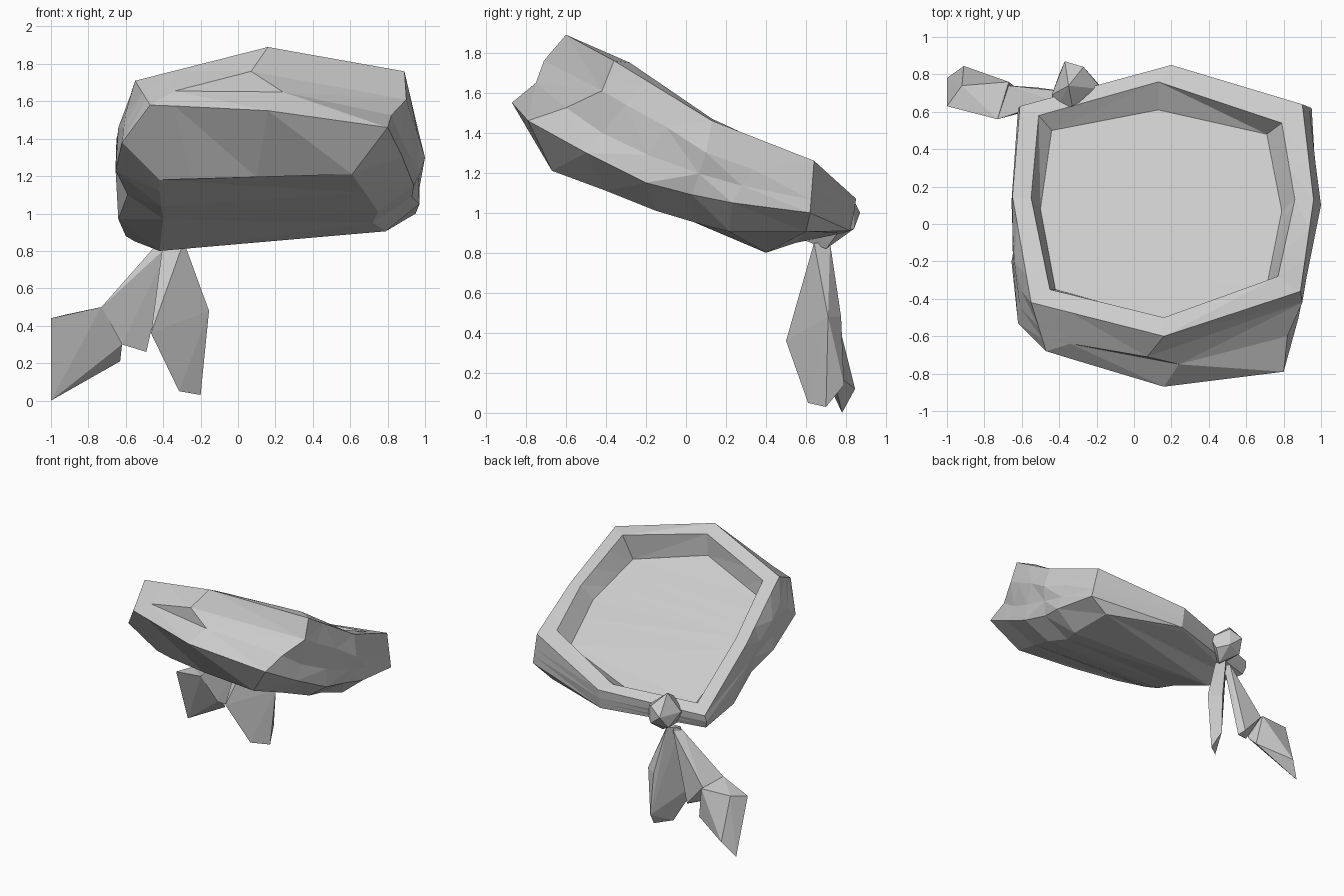
import bpy, bmesh
from mathutils import Vector

cloth = bpy.data.materials.new("light_grey_cloth")
cloth.diffuse_color = (0.6, 0.6, 0.6, 1)


def finish(bm, name):
    bmesh.ops.recalc_face_normals(bm, faces=bm.faces)
    me = bpy.data.meshes.new(name)
    bm.to_mesh(me)
    bm.free()
    ob = bpy.data.objects.new(name, me)
    bpy.context.collection.objects.link(ob)
    me.materials.append(cloth)
    return ob


def hull(name, pts):
    """Faceted solid around a few points."""
    bm = bmesh.new()
    for p in pts:
        bm.verts.new(p)
    bmesh.ops.convex_hull(bm, input=bm.verts)
    loose = [v for v in bm.verts if not v.link_faces]
    bmesh.ops.delete(bm, geom=loose, context='VERTS')
    return finish(bm, name)


def loft(name, rings):
    """Closed solid through rings of equal length, capped by strips from side to side."""
    bm = bmesh.new()
    rows = [[bm.verts.new(p) for p in r] for r in rings]
    n = len(rows[0])
    for a, b in zip(rows, rows[1:]):
        for i in range(n):
            j = (i + 1) % n
            bm.faces.new((a[i], a[j], b[j], b[i]))
    for cap in (rows[0], rows[-1]):
        bm.faces.new((cap[0], cap[1], cap[13], cap[14]))
        for i in range(1, 6):
            bm.faces.new((cap[i], cap[i + 1], cap[13 - i], cap[14 - i]))
        bm.faces.new((cap[6], cap[7], cap[8]))
    bmesh.ops.triangulate(bm, faces=bm.faces)
    return finish(bm, name)


def widen(ring):
    """Eight corners to fifteen, with extra points along the sides and front left."""
    f, fr, r, br, b, bl, l, fl = [Vector(p) for p in ring]
    return [f, fr, fr.lerp(r, .33), fr.lerp(r, .67), r, r.lerp(br, .4), br, b, bl,
            l, l.lerp(fl, .25), l.lerp(fl, .5), l.lerp(fl, .75), fl, fl.lerp(f, .3)]


# Rings start at the front and run right, back, left
floor = widen([(.16, -.51, 1.66), (.71, -.33, 1.55), (.79, .07, 1.35), (.71, .48, 1.15),
               (.13, .61, 1.02), (-.44, .50, 1.0), (-.50, .08, 1.28), (-.42, -.35, 1.53)])
inner = widen([(.16, -.50, 1.84), (.77, -.28, 1.75), (.86, .13, 1.47), (.79, .54, 1.28),
               (.13, .76, 1.10), (-.51, .58, 1.05), (-.55, .14, 1.42), (-.45, -.35, 1.68)])
rim = widen([(.16, -.60, 1.89), (.89, -.36, 1.76), (.96, .13, 1.46), (.90, .64, 1.26),
             (.20, .85, 1.07), (-.61, .63, .99), (-.65, .15, 1.40), (-.55, -.42, 1.71)])
upper = [(.07, -.71, 1.76), (.90, -.42, 1.61), (.92, -.30, 1.54), (.96, -.10, 1.43),
         (1.0, .10, 1.30), (.97, .33, 1.22), (.925, .63, 1.13), (.20, .84, 1.0),
         (-.62, .62, .94), (-.655, .12, 1.24), (-.65, -.02, 1.36), (-.64, -.20, 1.46),
         (-.60, -.36, 1.54), (-.51, -.55, 1.645), (-.34, -.61, 1.675)]
middle = [(.16, -.87, 1.55), (.80, -.79, 1.46), (.88, -.50, 1.30), (.94, -.20, 1.15),
          (.93, .03, 1.09), (.97, .23, 1.05), (.95, .62, 1.0), (.20, .82, .91),
          (-.60, .60, .88), (-.64, .30, .97), (-.59, 0, 1.10), (-.655, -.20, 1.23),
          (-.62, -.53, 1.38), (-.47, -.68, 1.58), (-.34, -.72, 1.575)]
lower = [(.10, -.59, 1.195), (.61, -.67, 1.21), (.68, -.40, 1.11), (.75, -.15, 1.01),
         (.72, .05, .95), (.79, .22, .905), (.79, .60, .905), (.15, .79, .90),
         (-.55, .55, .85), (-.42, .40, .80), (-.40, 0, .97), (-.41, -.20, 1.04),
         (-.42, -.35, 1.12), (-.42, -.45, 1.18), (-.25, -.51, 1.185)]
crease = [Vector(p).lerp(Vector(q), .5) for p, q in zip(upper, middle)]
# Fold at the front and pinch at the front right corner
crease[0] = (.24, -.75, 1.65)
crease[1] = (.82, -.60, 1.525)
crease[2] = (.87, -.42, 1.40)
crease[3] = (.93, -.19, 1.29)
crease[14] = (-.34, -.64, 1.655)
loft("head_wrap", [floor, inner, rim, upper, crease, middle, lower])

# Knot at the back
hull("knot", [(-.37, .87, 1.0), (-.27, .84, 1.06), (-.17, .72, 1.0), (-.33, .63, 1.08),
              (-.42, .61, .97), (-.44, .69, 1.0), (-.35, .74, 1.15), (-.20, .76, .90),
              (-.27, .84, .92), (-.40, .80, .90), (-.35, .60, .86), (-.28, .70, .82)])

# Short tail
hull("short_tail", [(-.40, .64, .85), (-.29, .64, .85), (-.33, .72, .85),
                    (-.465, .50, .36), (-.315, .61, .05), (-.20, .70, .03),
                    (-.155, .71, .48), (-.25, .775, .48), (-.23, .79, .14)])

# Long tail, gathered part and flared end
hull("long_tail_top", [(-.43, .66, .84), (-.36, .66, .84), (-.38, .71, .84),
                       (-.73, .56, .50), (-.62, .62, .30), (-.49, .68, .26),
                       (-.67, .74, .46), (-.52, .73, .29)])
hull("long_tail_end", [(-.73, .56, .50), (-.62, .64, .30), (-.63, .73, .21),
                       (-.67, .76, .46), (-1.0, .63, .44), (-1.0, .78, 0),
                       (-.91, .845, .12), (-.92, .74, .46)])
